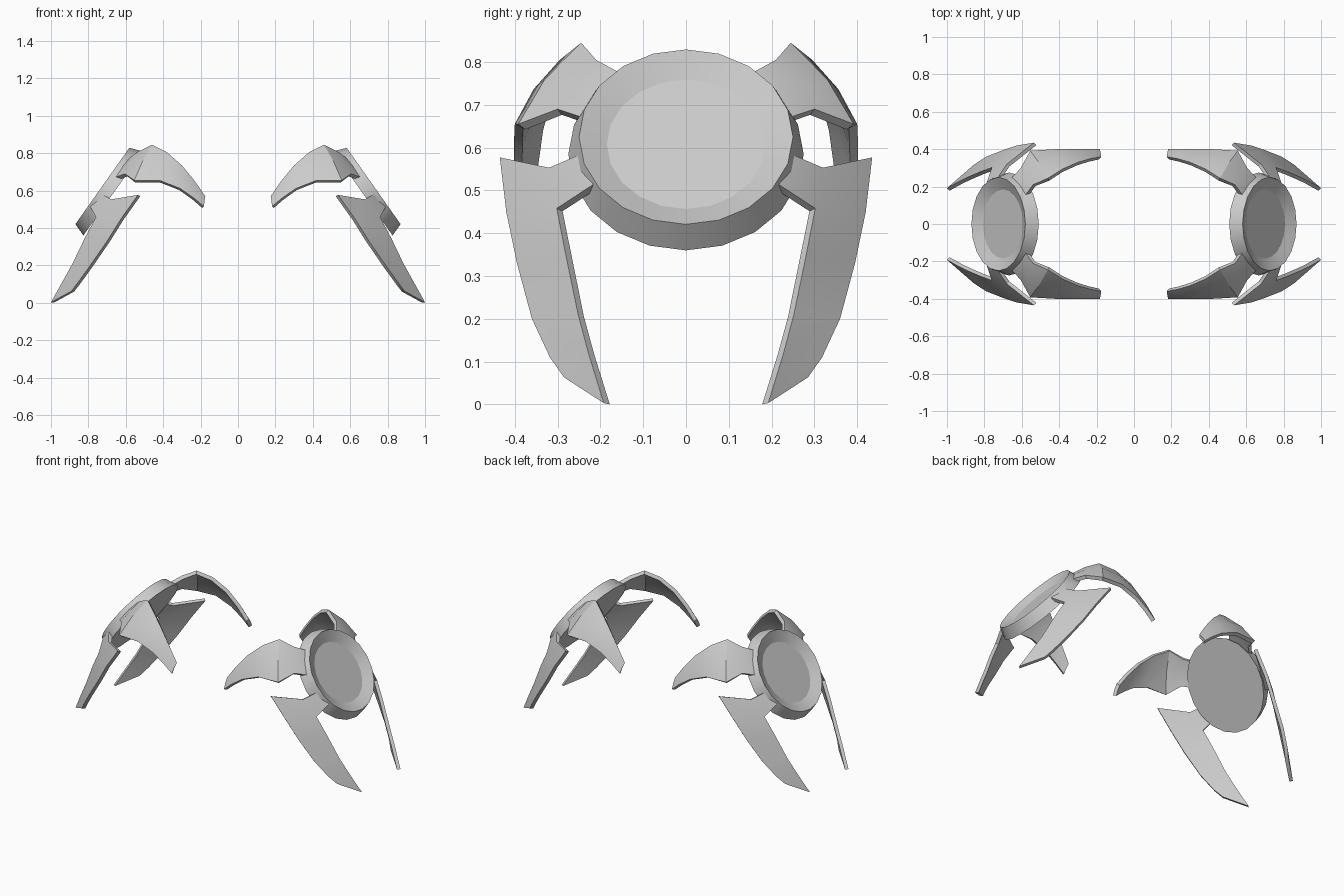
import bpy, bmesh, math
from mathutils import Vector

cube = bpy.data.objects.get("Cube")
if cube:
    bpy.data.objects.remove(cube, do_unlink=True)

# Single plain grey
grey = bpy.data.materials.new("plain_grey")
grey.use_nodes = True
COLOUR = (0.6, 0.6, 0.6, 1.0)
grey.diffuse_color = COLOUR
grey.node_tree.nodes["Principled BSDF"].inputs["Base Color"].default_value = COLOUR


def make_part(name, verts, faces, thickness=0.0, mirror_y=False):
    """Mesh for one side, thickened inward, then mirrored to the other sides."""
    mesh = bpy.data.meshes.new(name)
    mesh.from_pydata([tuple(v) for v in verts], [], faces)
    mesh.materials.append(grey)
    obj = bpy.data.objects.new(name, mesh)
    bpy.context.collection.objects.link(obj)
    bpy.ops.object.select_all(action='DESELECT')
    obj.select_set(True)
    bpy.context.view_layer.objects.active = obj
    if thickness:
        solid = obj.modifiers.new("thickness", 'SOLIDIFY')
        solid.thickness = thickness
        solid.offset = -1
        bpy.ops.object.modifier_apply(modifier=solid.name)
    mirror = obj.modifiers.new("mirror", 'MIRROR')
    mirror.use_axis = (True, mirror_y, False)
    mirror.use_mirror_merge = False
    bpy.ops.object.modifier_apply(modifier=mirror.name)
    bpy.ops.object.shade_smooth_by_angle(angle=math.radians(25))
    return obj


# Tilted dished disc: rings of (radius, offset along the axis)
SIDES = 20
centre = Vector((0.725, 0, 0.625))
axis = Vector((0.817, 0, 0.577))
up = Vector((-0.577, 0, 0.817))
rings = [(0.275, -0.07), (0.25, 0.0), (0.185, -0.03)]
verts, faces = [], []
for radius, offset in rings:
    for i in range(SIDES):
        a = math.tau * i / SIDES
        verts.append(centre + axis * offset
                     + radius * (up * math.cos(a) + Vector((0, -math.sin(a), 0))))
for r in range(len(rings) - 1):
    for i in range(SIDES):
        j = (i + 1) % SIDES
        faces.append((r * SIDES + i, r * SIDES + j,
                      (r + 1) * SIDES + j, (r + 1) * SIDES + i))
faces.append(tuple(reversed(range(SIDES))))
faces.append(tuple(range(2 * SIDES, 3 * SIDES)))
make_part("disc", verts, faces)

# Upper claw: pairs of upper edge and lower edge, from the disc to the tip
upper = [
    ((0.58, 0.155, 0.775), (0.66, 0.24, 0.67)),
    ((0.54, 0.21, 0.805), (0.605, 0.30, 0.69)),
    ((0.46, 0.245, 0.845), (0.555, 0.392, 0.655)),
    ((0.38, 0.295, 0.805), (0.42, 0.40, 0.655)),
    ((0.30, 0.33, 0.735), (0.31, 0.402, 0.612)),
    ((0.23, 0.35, 0.65), (0.235, 0.402, 0.56)),
    ((0.175, 0.36, 0.57), (0.182, 0.40, 0.515)),
]
verts, faces = [], []
for top, low in upper:
    top, low = Vector(top), Vector(low)
    bulge = Vector((0.1, 0.75, 0.6)) * 0.06 * (top - low).length
    verts += [top, (top + low) / 2 + bulge, low]
for i in range(len(upper) - 1):
    for k in range(2):
        a = i * 3 + k
        faces.append((a, a + 1, a + 4, a + 3))
make_part("upper_claws", verts, faces, 0.022, True)

# Lower claw: pairs of outer edge and inner edge from the top to the tip
lower = [
    ((0.535, 0.435, 0.577), (0.68, 0.32, 0.553)),
    ((0.625, 0.42, 0.45), (0.76, 0.302, 0.458)),
    ((0.70, 0.395, 0.33), (0.82, 0.28, 0.345)),
    ((0.79, 0.36, 0.20), (0.885, 0.252, 0.21)),
    ((0.855, 0.318, 0.11), (0.935, 0.228, 0.12)),
    ((0.89, 0.285, 0.063), (1.0, 0.192, 0.003)),
]
verts = [p for pair in lower for p in pair]
faces = [(2 * i, 2 * i + 1, 2 * i + 3, 2 * i + 2) for i in range(len(lower) - 1)]
# Short neck joining the blade to the disc
n = len(verts)
verts += [(0.73, 0.245, 0.585), (0.79, 0.215, 0.515)]
faces.append((3, 1, n, n + 1))
make_part("lower_claws", verts, faces, 0.02, True)
